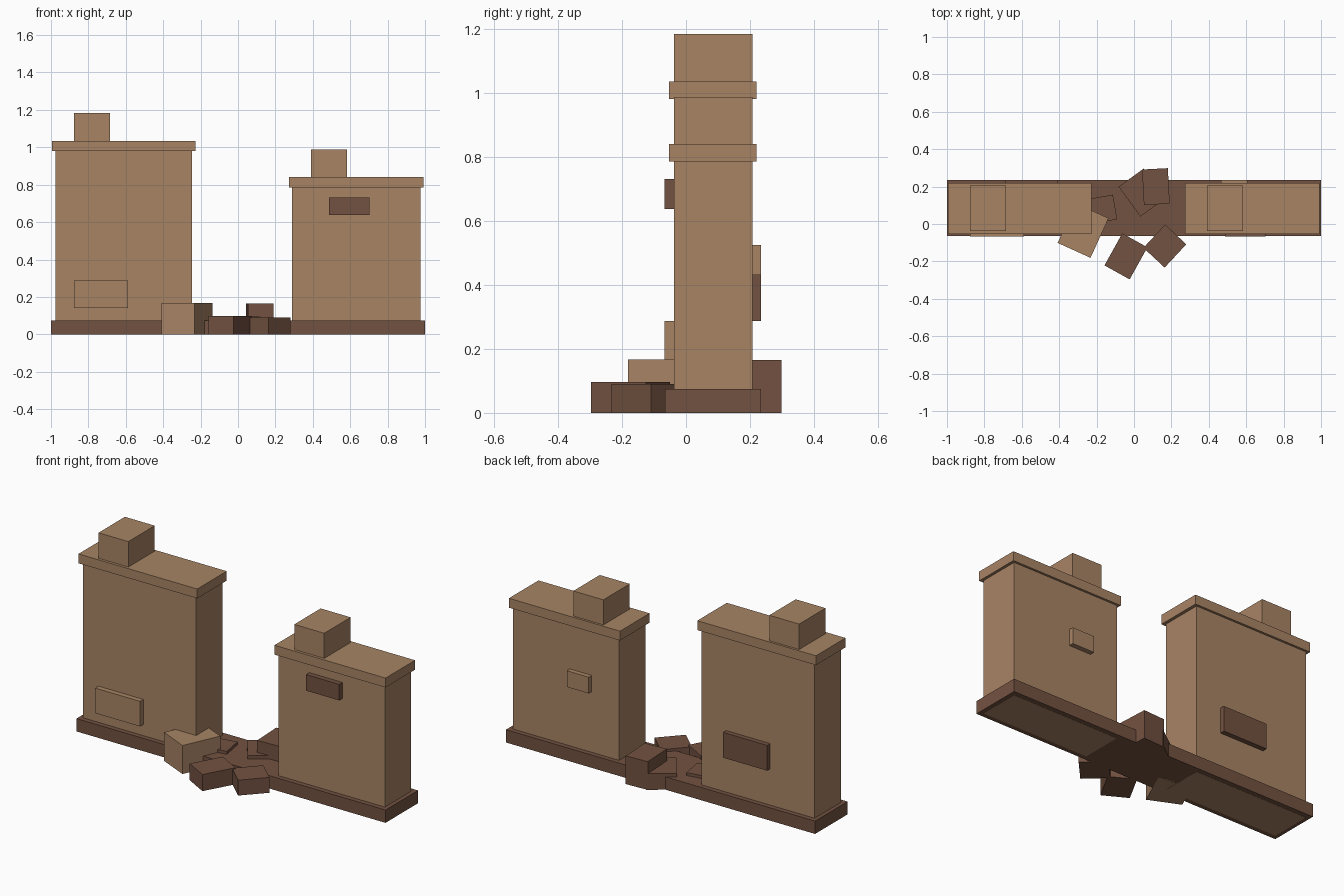
import bpy, bmesh, math
from mathutils import Matrix

if "Cube" in bpy.data.objects:
    bpy.data.objects.remove(bpy.data.objects["Cube"])


def make_material(name, rgb):
    mat = bpy.data.materials.new(name)
    mat.diffuse_color = (*rgb, 1)
    mat.use_nodes = True
    mat.node_tree.nodes["Principled BSDF"].inputs["Base Color"].default_value = mat.diffuse_color
    return mat


TAN = make_material("sandy tan", (0.392, 0.231, 0.130))
BROWN = make_material("dark brown", (0.171, 0.084, 0.053))


def box(name, x, y, z, mat):
    """Box spanning the given (min, max) ranges."""
    centre = [(a + b) / 2 for a, b in (x, y, z)]
    size = [b - a for a, b in (x, y, z)]
    return block(name, centre, size, 0, mat)


def block(name, centre, size, angle, mat):
    """Box by centre and size, turned about z by an angle in degrees."""
    bm = bmesh.new()
    bmesh.ops.create_cube(bm, size=1, matrix=Matrix.Diagonal((*size, 1)))
    mesh = bpy.data.meshes.new(name)
    bm.to_mesh(mesh)
    bm.free()
    mesh.materials.append(mat)
    obj = bpy.data.objects.new(name, mesh)
    obj.location = centre
    obj.rotation_euler.z = math.radians(angle)
    bpy.context.collection.objects.link(obj)
    return obj


WALL_Y = (-0.037, 0.207)
CAP_Y = (-0.053, 0.22)
FRONT_Y = (-0.067, -0.03)
BACK_Y = (0.20, 0.235)

# Long footing under both wall pieces
box("footing", (-1, 1), (-0.065, 0.235), (0, 0.075), BROWN)

# Two wall pieces, each with an overhanging cap and one merlon
for side, wall_x, cap_x, merlon_x, top, merlon_top in (
        ("left", (-0.977, -0.245), (-0.995, -0.227), (-0.877, -0.684), 0.98, 1.184),
        ("right", (0.289, 0.976), (0.273, 0.992), (0.39, 0.584), 0.785, 0.987)):
    box(side + "_wall", wall_x, WALL_Y, (-0.001, top), TAN)
    box(side + "_cap", cap_x, CAP_Y, (top, top + 0.055), TAN)
    box(side + "_merlon", merlon_x, WALL_Y, (top + 0.055, merlon_top), TAN)

# Raised stones on the front and back faces
box("front_left_stone", (-0.877, -0.587), FRONT_Y, (0.14, 0.287), TAN)
box("front_right_stone", (0.487, 0.702), FRONT_Y, (0.637, 0.731), BROWN)
box("back_left_stone", (-0.69, -0.405), BACK_Y, (0.287, 0.435), BROWN)
box("back_right_stone", (0.465, 0.607), BACK_Y, (0.43, 0.525), TAN)

# Fallen rubble in the gap: x, y, width, depth, height, angle
for i, (x, y, w, d, h, angle, mat) in enumerate((
        (-0.272, -0.035, 0.193, 0.233, 0.167, -24.5, TAN),
        (-0.185, 0.076, 0.17, 0.134, 0.092, 10, BROWN),
        (-0.043, -0.173, 0.154, 0.196, 0.097, -29, BROWN),
        (0.165, -0.118, 0.155, 0.170, 0.090, -43, BROWN),
        (0.117, 0.200, 0.138, 0.190, 0.165, 3, BROWN),
        (0.043, 0.168, 0.165, 0.197, 0.095, 36, BROWN)), 1):
    block(f"rubble_{i}", (x, y, h / 2), (w, d, h), angle, mat)
